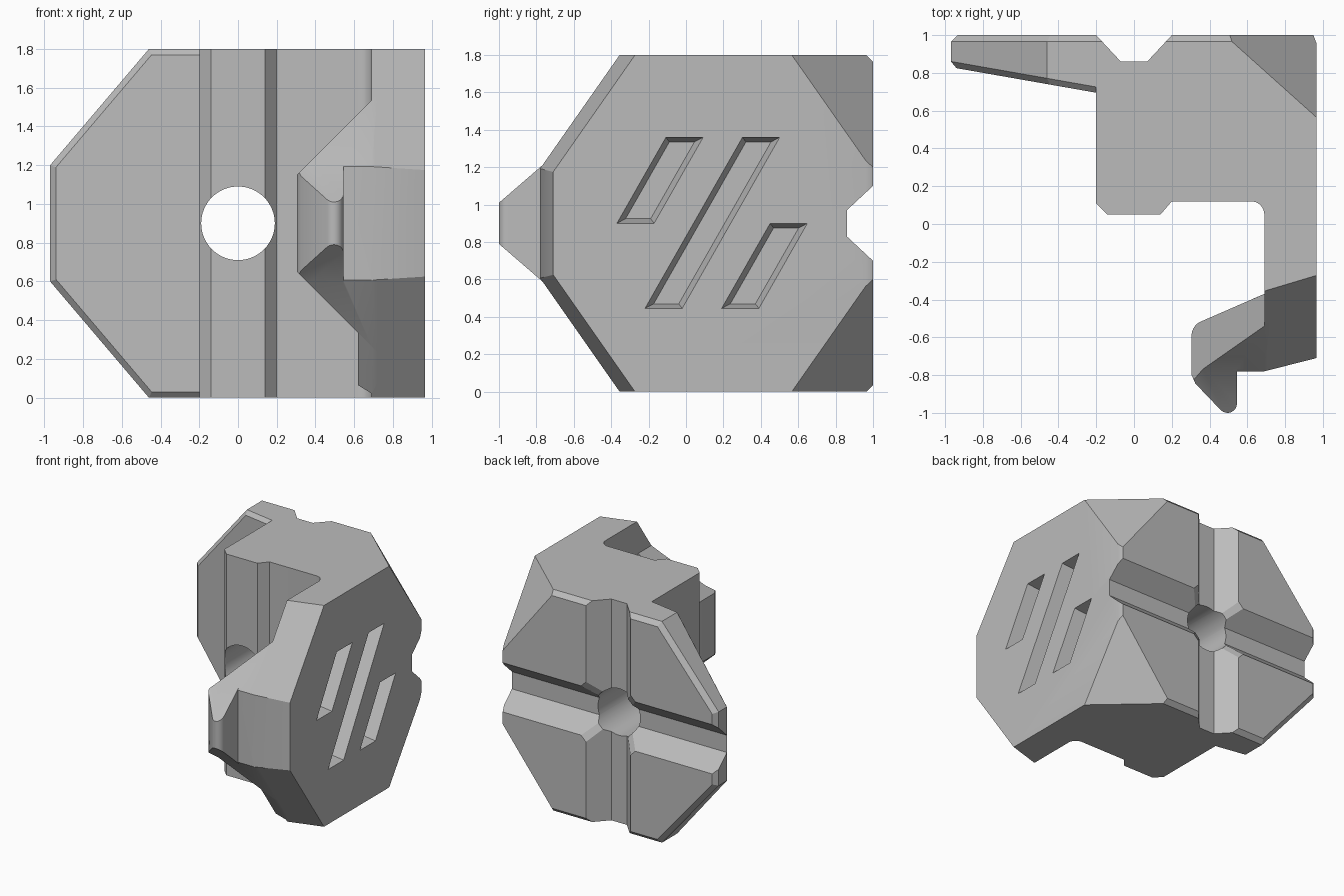
import bpy, bmesh, math
from mathutils import Vector

H = 1.8          # overall height
MID = H / 2

if "Cube" in bpy.data.objects:
    bpy.data.objects.remove(bpy.data.objects["Cube"])

metal = bpy.data.materials.new("plain grey")
metal.use_nodes = True
grey = (0.5, 0.5, 0.5, 1)
metal.diffuse_color = grey
metal.node_tree.nodes["Principled BSDF"].inputs["Base Color"].default_value = grey


def arc(cx, cy, r, start, end, steps=8):
    """Points on a circular arc, angles in degrees."""
    angles = [math.radians(start + (end - start) * i / steps) for i in range(steps + 1)]
    return [(cx + r * math.cos(a), cy + r * math.sin(a)) for a in angles]


def loft(lower, upper):
    """Closed solid between two matching rings of 3D points."""
    bm = bmesh.new()
    a = [bm.verts.new(p) for p in lower]
    b = [bm.verts.new(p) for p in upper]
    bm.faces.new(a)
    bm.faces.new(b)
    for i in range(len(a)):
        j = (i + 1) % len(a)
        bm.faces.new((a[i], a[j], b[j], b[i]))
    bmesh.ops.recalc_face_normals(bm, faces=bm.faces)
    return bm


def prism(profile, z0=0, z1=H):
    return loft([(x, y, z0) for x, y in profile], [(x, y, z1) for x, y in profile])


def cut(bm, point, normal):
    """Remove everything on the outer side of a plane and cap the hole."""
    res = bmesh.ops.bisect_plane(
        bm, geom=bm.verts[:] + bm.edges[:] + bm.faces[:], dist=1e-5,
        plane_co=point, plane_no=Vector(normal).normalized(), clear_outer=True)
    edges = [e for e in res["geom_cut"] if isinstance(e, bmesh.types.BMEdge) and e.is_boundary]
    if edges:
        bmesh.ops.edgeloop_fill(bm, edges=edges)
    bmesh.ops.recalc_face_normals(bm, faces=bm.faces)


def cut_both(bm, point, normal):
    """The same cut at the top and mirrored at the bottom."""
    cut(bm, point, normal)
    cut(bm, (point[0], point[1], H - point[2]), (normal[0], normal[1], -normal[2]))


def make(name, bm):
    me = bpy.data.meshes.new(name)
    bm.to_mesh(me)
    bm.free()
    me.materials.append(metal)
    ob = bpy.data.objects.new(name, me)
    bpy.context.collection.objects.link(ob)
    return ob


def combine(target, tool, operation):
    """Apply a boolean and drop the tool object."""
    mod = target.modifiers.new(tool.name, "BOOLEAN")
    mod.operation, mod.solver, mod.object = operation, "EXACT", tool
    bpy.context.view_layer.objects.active = target
    bpy.ops.object.modifier_apply(modifier=mod.name)
    bpy.data.objects.remove(tool)


# Slopes shared by the arm and the claw
arm_slope = ((0.69, -0.355, H), (0.3, -1, 0.7))
claw_slope = ((0.69, -0.355, H), (0, -1, 0.7))
claw_clip = ((0.305, 0, 1.15), (-1, 0, 1))
BACK = Vector((0, 1, 0))

# Central block with the side arm
block = prism([(-0.2, 1), (-0.2, 0.11), (-0.14, 0.05), (0.14, 0.05), (0.2, 0.12)]
              + arc(0.62, 0.05, 0.07, 90, 0)
              + [(0.69, -0.78), (0.965, -0.71), (0.965, 0.96), (0.95, 1)])
cut_both(block, *arm_slope)
cut_both(block, (0, 0.965, H), (0, 1, 1))
cut_both(block, (0.48, 1, H), (0.2365, 0.264, 0.185))
body = make("bracket_body", block)

# Tapered wing with chamfered rim
wing = prism([(-0.97, 0.5), (0, 0.5), (0, 1), (-0.97, 1)])
front = Vector((-0.173, -0.985, 0))


def front_y(x):
    return 0.695 - 0.176 * (x + 0.2)


cut(wing, (-0.2, front_y(-0.2), 0), front)
rim = [((-0.97, 0, MID), (-1, 0, 0)), ((-0.46, 0, H), (-0.6, 0, 0.51)), ((-0.3, 0, H), (0, 0, 1))]
for co, no in rim:
    co, no = Vector(co), Vector(no).normalized()
    trim = cut if no.z == 0 else cut_both
    if no.x and no.z:
        trim(wing, co, no)
    trim(wing, co + BACK * 0.965, no + BACK)
    inner = co - no * 0.03
    inner.y = front_y(inner.x)
    trim(wing, inner, no + front)
combine(body, make("wing", wing), "UNION")

# Claw root on the arm
claw = prism([(0.72, -0.4), (0.69, -0.37)] + arc(0.385, -0.59, 0.08, 112, 180)
             + [(0.305, -0.78), (0.69, -0.78), (0.72, -0.77)])
for plane in (claw_slope, arm_slope, claw_clip):
    cut_both(claw, *plane)
combine(body, make("claw_root", claw), "UNION")

# Claw tip with rounded point
tip = prism([(0.305, -0.74), (0.305, -0.8), (0.325, -0.845)]
            + arc(0.495, -0.95, 0.05, 225, 360) + [(0.545, -0.74)])
cut_both(tip, (0, -0.78, 1.2), (0, -0.19, 0.22))
cut_both(tip, *claw_clip)
combine(body, make("claw_tip", tip), "UNION")

# Small rib below the claw
rib = prism([(0.62, -0.4), (0.62, -0.7), (0.72, -0.7), (0.72, -0.4), (0.69, -0.37)], 0, 0.4)
for plane in (claw_slope, arm_slope):
    point, normal = plane
    cut(rib, (point[0], point[1], 0), (normal[0], normal[1], -normal[2]))
combine(body, make("lower_rib", rib), "UNION")

# Crossed channels in the back, flared slightly past the surface
channel = [(-0.247, 1.05), (-0.07, 0.86), (0.07, 0.86), (0.247, 1.05)]
combine(body, make("vertical_channel", prism(channel, -0.1, H + 0.1)), "DIFFERENCE")
combine(body, make("cross_channel", loft([(-1.2, y, MID + s) for s, y in channel],
                                         [(1.2, y, MID + s) for s, y in channel])), "DIFFERENCE")

# Eased corners where the channels meet
diamond = [(1, 0), (0, 1), (-1, 0), (0, -1)]
combine(body, make("crossing", loft([(a * 0.18, 0.861, MID + b * 0.18) for a, b in diamond],
                                    [(a * 0.54, 1.05, MID + b * 0.54) for a, b in diamond])), "DIFFERENCE")

# Through hole
ring = arc(0, MID, 0.19, 0, 360, 64)[:-1]
combine(body, make("hole", loft([(x, -0.2, z) for x, z in ring],
                                [(x, 1.2, z) for x, z in ring])), "DIFFERENCE")

# Slanted slots in the side: left end of base, base height, top height
FACE, DEPTH = 0.965, 0.1
for y, z0, z1 in [(-0.37, 0.9, 1.36), (-0.22, 0.445, 1.36), (0.19, 0.445, 0.9)]:
    def slot_ring(x, inset):
        lo, hi = z0 + inset * 0.75, z1 - inset * 0.75
        lean = 0.57
        return [(x, y + (z - z0) * lean + w, z)
                for z, w in ((lo, inset), (lo, 0.2 - inset), (hi, 0.2 - inset), (hi, inset))]
    combine(body, make("slot", loft(slot_ring(FACE - DEPTH, 0.033),
                                    slot_ring(FACE + 0.02, -0.006))), "DIFFERENCE")

# Smooth shading on the rounded parts, sharp edges elsewhere
bpy.ops.object.select_all(action="DESELECT")
body.select_set(True)
bpy.context.view_layer.objects.active = body
bpy.ops.object.shade_smooth_by_angle(angle=math.radians(25))
